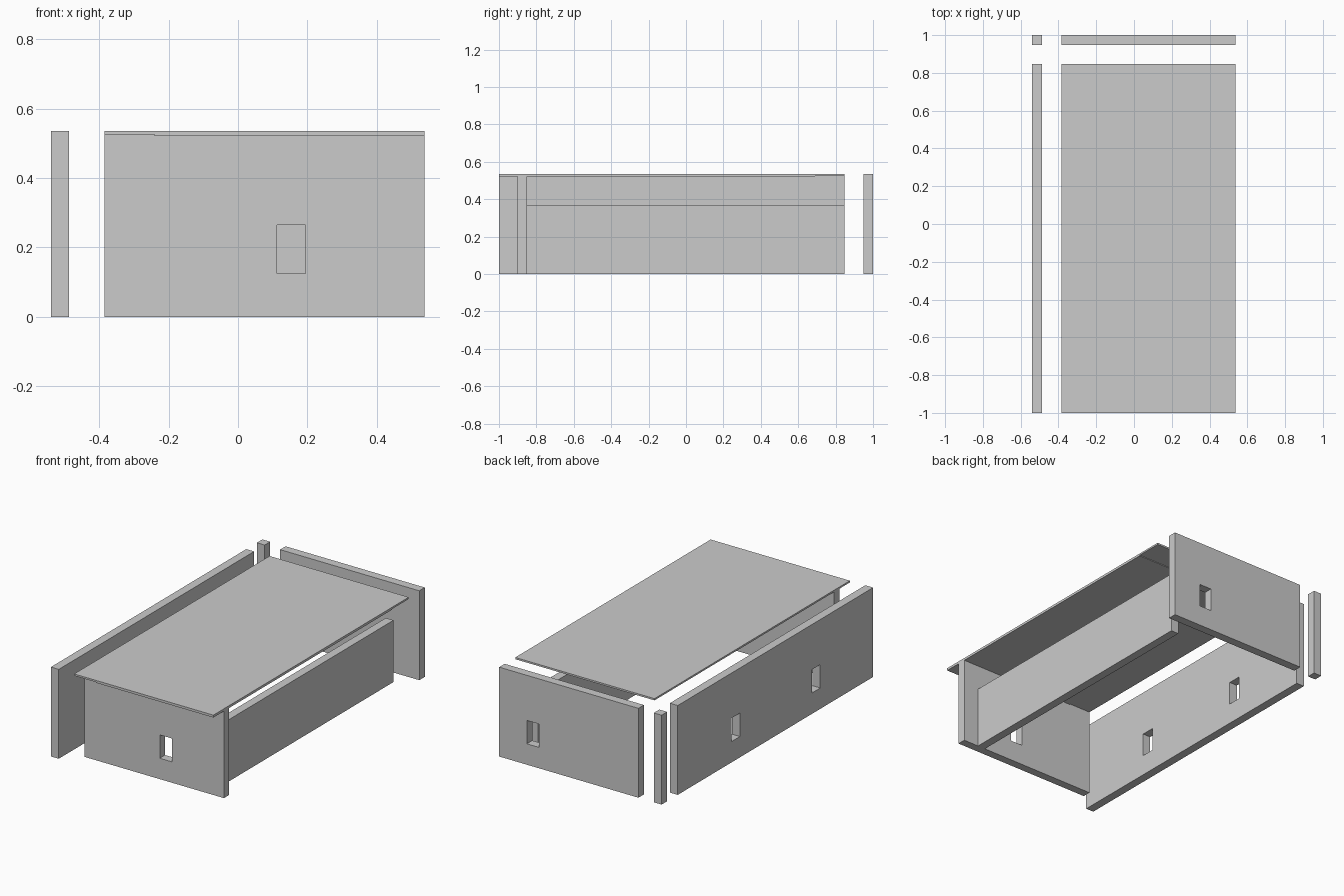
import bpy, bmesh

if "Cube" in bpy.data.objects:
    bpy.data.objects.remove(bpy.data.objects["Cube"])

H = 0.535          # wall height
T = 0.052          # wall thickness
Z0, Z1 = 0.125, 0.265   # window sill and head


def solid(bm, x, y, z):
    """Add an axis-aligned block from (min, max) ranges."""
    for v in bmesh.ops.create_cube(bm, size=1)["verts"]:
        v.co = [(a + b) / 2 + c * (b - a) for (a, b), c in zip((x, y, z), v.co)]


def panel(name, x, y, z, along=0, windows=()):
    """Wall slab with clean through windows, extruded from a grid of cells."""
    rng = (x, y)[along]
    us = sorted({*rng, *[u for w in windows for u in w]})
    zs = [z[0], Z0, Z1, z[1]] if windows else list(z)
    thick = (x, y)[1 - along]
    bm = bmesh.new()

    def pt(u, w):
        return bm.verts.new((u, thick[0], w) if along == 0 else (thick[0], u, w))
    grid = [[pt(u, w) for w in zs] for u in us]
    for i in range(len(us) - 1):
        for j in range(len(zs) - 1):
            if (us[i], us[i + 1]) in windows and j == 1:
                continue
            bm.faces.new((grid[i][j], grid[i + 1][j], grid[i + 1][j + 1], grid[i][j + 1]))
    ext = bmesh.ops.extrude_face_region(bm, geom=bm.faces[:])["geom"]
    d = thick[1] - thick[0]
    for v in ext:
        if isinstance(v, bmesh.types.BMVert):
            v.co[1 - along] += d
    bmesh.ops.recalc_face_normals(bm, faces=bm.faces[:])
    # merge coplanar cells
    bmesh.ops.dissolve_limit(bm, angle_limit=0.01, verts=bm.verts[:], edges=bm.edges[:])
    finish(name, bm)


def finish(name, bm):
    me = bpy.data.meshes.new(name)
    bm.to_mesh(me)
    bm.free()
    bpy.context.collection.objects.link(bpy.data.objects.new(name, me))


X0, X1 = -0.385, 0.537

# walls
panel("front_wall", (X0, X1), (-0.9, -0.85), (0, H), 0, [(0.112, 0.194)])
panel("back_wall", (X0, X1), (0.948, 1), (0, H), 0, [(0.272, 0.354)])
panel("left_wall", (-0.539, -0.539 + T), (-1, 0.848), (0, H), 1,
      [(-0.50, -0.42), (0.26, 0.34)])
panel("right_low_wall", (0.385, 0.436), (-0.85, 0.848), (0, 0.37), 1)

# corner post
panel("corner_post", (-0.539, -0.539 + T), (0.948, 1), (0, H))

# roof sheet with a thicker field, rebated along the back and left edges
bm = bmesh.new()
solid(bm, (X0, X1), (-1, 0.848), (0.5245, H))
solid(bm, (-0.24, X1), (-1, 0.69), (0.5205, 0.5245))
finish("roof", bm)
